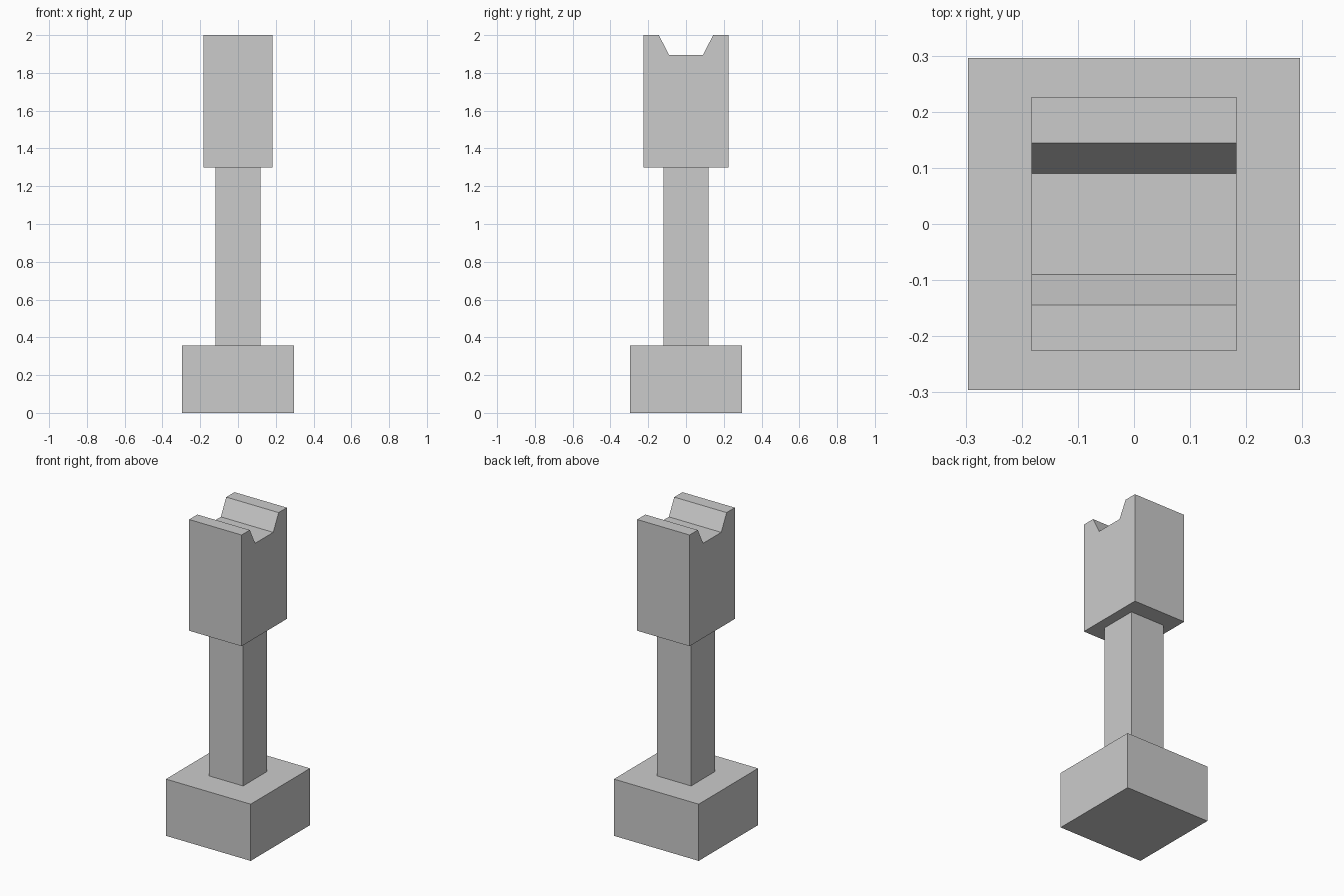
import bpy

if "Cube" in bpy.data.objects:
    bpy.data.objects.remove(bpy.data.objects["Cube"])


def extrude_profile(name, profile, axis, start, end):
    """Extrude a closed 2D outline along x (outline in y, z) or z (outline in x, y)."""
    def point(p, t):
        return (t, p[0], p[1]) if axis == "x" else (p[0], p[1], t)

    n = len(profile)
    verts = [point(p, t) for t in (start, end) for p in profile]
    faces = [tuple(reversed(range(n))), tuple(range(n, 2 * n))]
    faces += [(i, (i + 1) % n, (i + 1) % n + n, i + n) for i in range(n)]
    mesh = bpy.data.meshes.new(name)
    mesh.from_pydata(verts, [], faces)
    obj = bpy.data.objects.new(name, mesh)
    bpy.context.collection.objects.link(obj)
    return obj


def square(half):
    return [(-half, -half), (half, -half), (half, half), (-half, half)]


# Square foot block and slender column
extrude_profile("base", square(0.296), "z", 0.0, 0.358)
extrude_profile("column", square(0.119), "z", 0.358, 1.298)

# Head block with a tapered groove running left to right across its top
right_half = [(0.226, 1.298), (0.226, 2.0), (0.144, 2.0), (0.09, 1.896)]
left_half = [(-y, z) for y, z in reversed(right_half)]
extrude_profile("grooved_head", right_half + left_half, "x", -0.183, 0.183)
